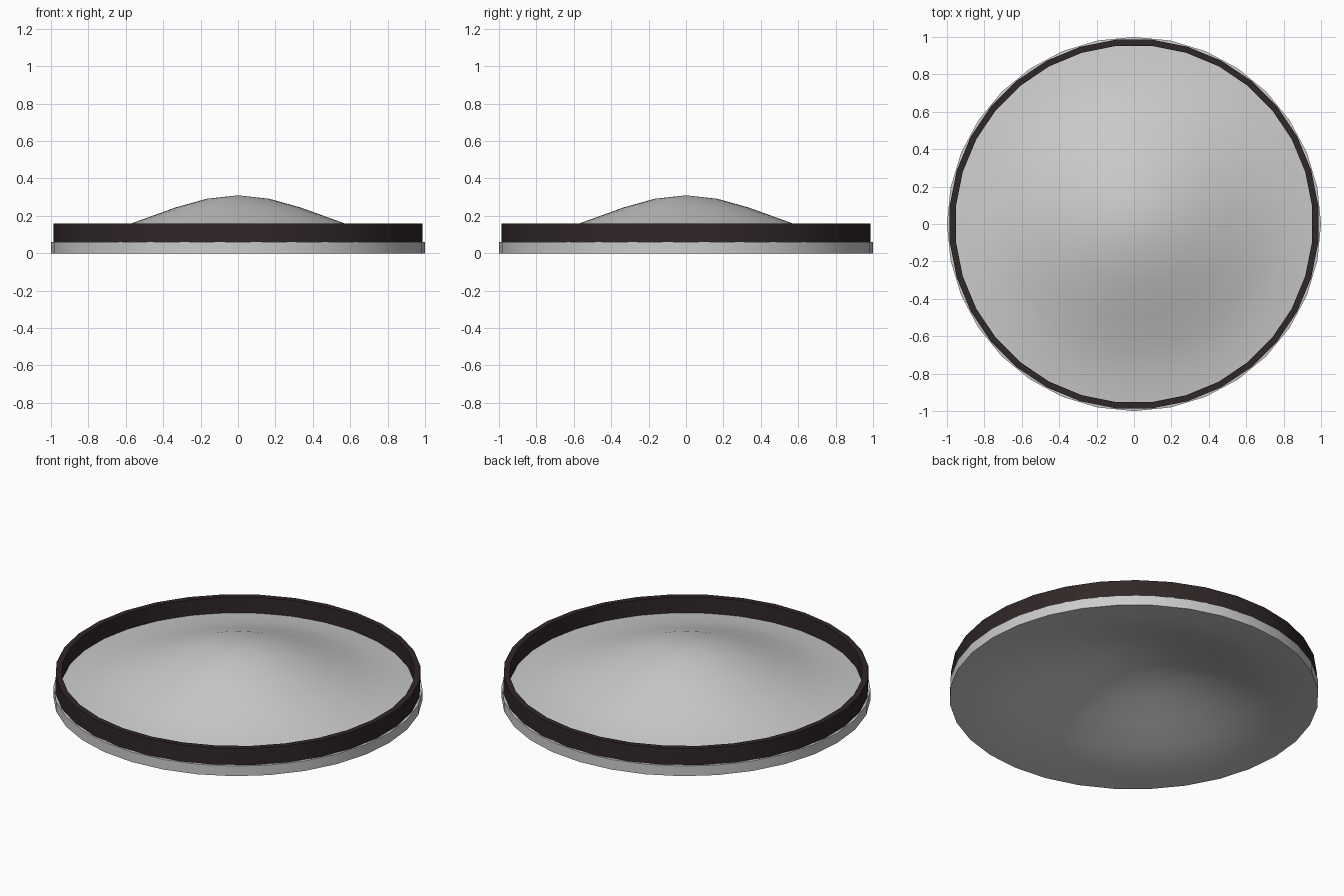
import bpy, bmesh, math

if "Cube" in bpy.data.objects:
    bpy.data.objects.remove(bpy.data.objects["Cube"])

SIDES = 32
THICK = 0.06


def lathe(name, profile, closed=False, phase=0.0):
    """Revolve an (r, z) profile about z; points at r = 0 become poles."""
    bm = bmesh.new()
    rings = []
    for r, z in profile:
        if r == 0:
            rings.append([bm.verts.new((0, 0, z))] * SIDES)
        else:
            angles = [2 * math.pi * (i + phase) / SIDES for i in range(SIDES)]
            rings.append([bm.verts.new((r * math.cos(a), r * math.sin(a), z)) for a in angles])
    pairs = list(zip(rings, rings[1:]))
    if closed:
        pairs.append((rings[-1], rings[0]))
    for a, b in pairs:
        for i in range(SIDES):
            j = (i + 1) % SIDES
            corners = dict.fromkeys((a[i], a[j], b[j], b[i]))
            bm.faces.new(list(corners))
    bmesh.ops.recalc_face_normals(bm, faces=bm.faces)
    mesh = bpy.data.meshes.new(name)
    bm.to_mesh(mesh)
    bm.free()
    obj = bpy.data.objects.new(name, mesh)
    bpy.context.collection.objects.link(obj)
    bpy.ops.object.select_all(action='DESELECT')
    obj.select_set(True)
    bpy.context.view_layer.objects.active = obj
    bpy.ops.object.shade_smooth_by_angle(angle=math.radians(30))
    return obj


# Domed plate: smooth bell profile, same curve below shifted by the thickness
def bell(r):
    t = 1 - r
    return 0.25 * (3 * t * t - 2 * t ** 3)


radii = [i / 6 for i in range(7)]
top = [(r, bell(r) + THICK) for r in radii]
under = [(r, bell(r)) for r in reversed(radii)]
lathe("domed_plate", top + under)

# Dark upright rim, turned half a facet against the plate
rim = lathe("rim_band", [(0.957, 0.06), (0.99, 0.06), (0.99, 0.16), (0.957, 0.16)],
            closed=True, phase=0.5)
dark = bpy.data.materials.new("dark_brown")
dark.diffuse_color = (0.03, 0.02, 0.02, 1)
dark.use_nodes = True
dark.node_tree.nodes["Principled BSDF"].inputs["Base Color"].default_value = dark.diffuse_color
rim.data.materials.append(dark)
